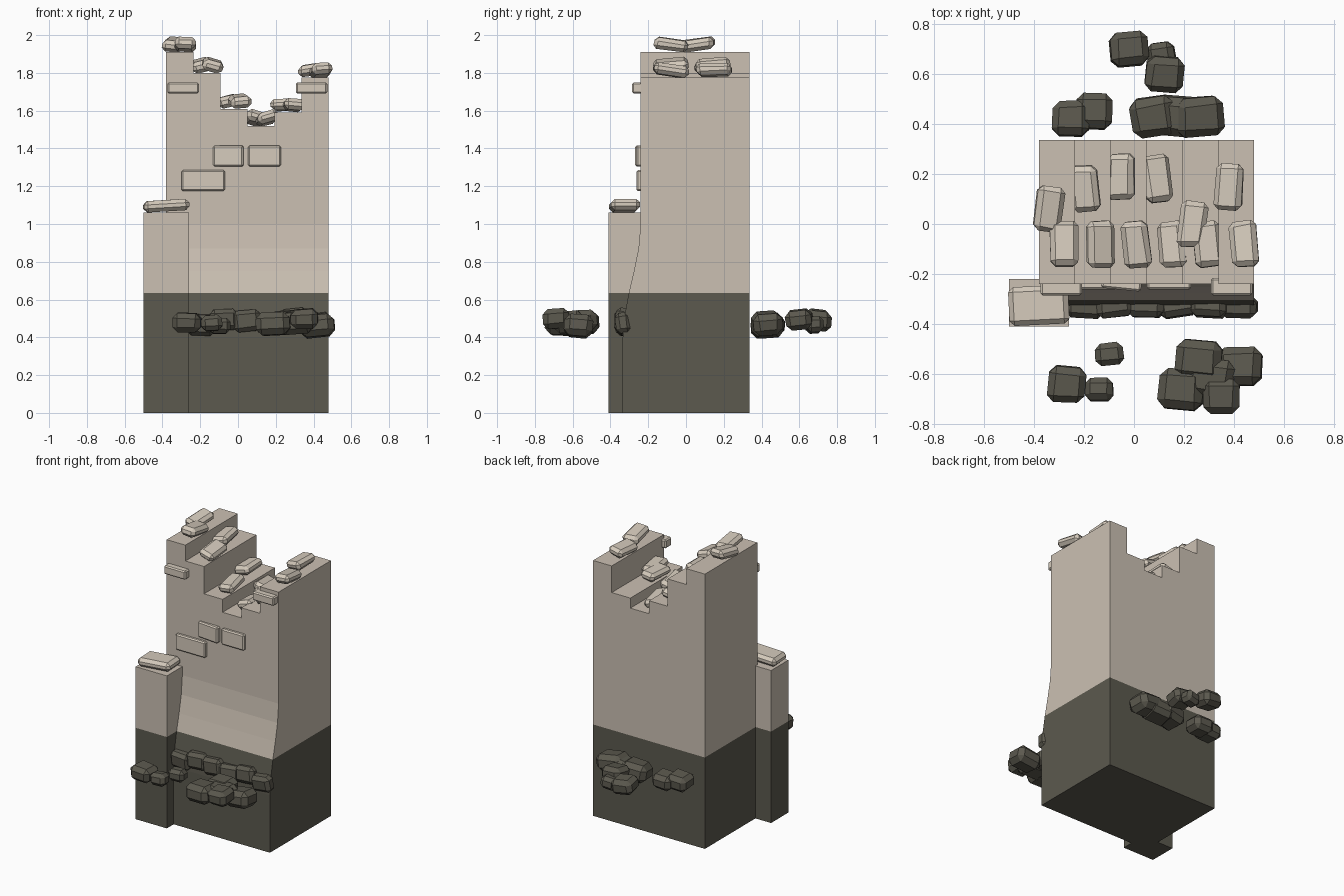
import bpy, bmesh, random
from mathutils import Vector, Euler

random.seed(4)
if "Cube" in bpy.data.objects:
    bpy.data.objects.remove(bpy.data.objects["Cube"])


def material(name, red, green, blue):
    colour = (red, green, blue, 1)
    mat = bpy.data.materials.new(name)
    mat.use_nodes = True
    mat.diffuse_color = colour
    mat.node_tree.nodes["Principled BSDF"].inputs["Base Color"].default_value = colour
    return mat


PALE = material("pale stone", 0.6, 0.53, 0.45)
LIGHT = material("light stone", 0.66, 0.59, 0.5)
DARK = material("dark stone", 0.106, 0.1, 0.077)
BAND = 0.635  # height where dark base meets pale wall


def finish(bm, name, materials):
    bmesh.ops.recalc_face_normals(bm, faces=bm.faces)
    mesh = bpy.data.meshes.new(name)
    bm.to_mesh(mesh)
    bm.free()
    for mat in materials:
        mesh.materials.append(mat)
    obj = bpy.data.objects.new(name, mesh)
    bpy.context.collection.objects.link(obj)


def cut_level(bm, height):
    geometry = bm.verts[:] + bm.edges[:] + bm.faces[:]
    bmesh.ops.bisect_plane(bm, geom=geometry, plane_co=(0, 0, height), plane_no=(0, 0, 1))


def paint_two_tone(bm):
    for face in bm.faces:
        face.material_index = int(face.calc_center_median().z < BAND)


def block(name, centre, size, materials, bevel=0, rotation=(0, 0, 0), jitter=0):
    """Box with optional chamfered edges, uneven corners and tilt."""
    bm = bmesh.new()
    bmesh.ops.create_cube(bm, size=1)
    bmesh.ops.scale(bm, vec=size, verts=bm.verts)
    for vert in bm.verts:
        vert.co = Vector(c * (1 - random.uniform(0, jitter)) for c in vert.co)
    if bevel:
        bmesh.ops.bevel(bm, geom=bm.edges[:], offset=bevel, segments=1,
                        affect='EDGES', clamp_overlap=True)
    turn = Euler(rotation)
    for vert in bm.verts:
        vert.co.rotate(turn)
        vert.co += Vector(centre)
    if len(materials) > 1:
        cut_level(bm, BAND)
        paint_two_tone(bm)
    finish(bm, name, materials)


def random_turn(tilt_x, tilt_y, yaw):
    return [random.uniform(-limit, limit) for limit in (tilt_x, tilt_y, yaw)]


# Main wall: stepped outline of equal steps, extruded front to back
LEFT, RIGHT, BACK, FRONT, FOOT = -0.38, 0.48, 0.335, -0.24, -0.335
step_tops = [1.91, 1.8, 1.61, 1.52, 1.59, 1.775]
step_width = (RIGHT - LEFT) / len(step_tops)

outline = [(LEFT, 0)]
for i, top in enumerate(step_tops):
    outline += [(LEFT + i * step_width, top), (LEFT + (i + 1) * step_width, top)]
outline.append((RIGHT, 0))

bm = bmesh.new()
back_face = bm.faces.new([bm.verts.new((x, BACK, z)) for x, z in outline])
extruded = bmesh.ops.extrude_face_region(bm, geom=[back_face], use_keep_orig=True)["geom"]
for item in extruded:
    if isinstance(item, bmesh.types.BMVert):
        item.co.y = FRONT

# The front sweeps out smoothly towards the foot
for level in (0.4, 0.5, BAND, 0.75, 0.87, 1):
    cut_level(bm, level)
for vert in bm.verts:
    if vert.co.y < 0:
        rise = min(max((vert.co.z - 0.4) / 0.6, 0), 1)
        ease = rise * rise * (3 - 2 * rise)
        vert.co.y = FOOT + (FRONT - FOOT) * ease
paint_two_tone(bm)
finish(bm, "ruined_wall", [PALE, DARK])

# Corner buttress and its capstone
block("buttress", (-0.38, -0.315, 0.53), (0.24, 0.19, 1.06), [PALE, DARK])
block("buttress_cap", (-0.38, -0.325, 1.097), (0.24, 0.155, 0.06), [LIGHT],
      bevel=0.02, rotation=(0, -0.06, 0.05))

# Facing bricks on the front, the upper right one turned partly into the wall
block("upper_right_brick", (-0.05, FRONT, 1.36), (0.16, 0.045, 0.11), [LIGHT],
      bevel=0.008, rotation=(0, 0, -0.1))
block("upper_left_brick", (0.14, FRONT, 1.36), (0.175, 0.045, 0.11), [LIGHT], bevel=0.008)
block("lower_brick", (-0.185, FRONT, 1.23), (0.23, 0.045, 0.11), [LIGHT], bevel=0.008)
for name, x in (("right_corner_brick", -0.29), ("left_corner_brick", 0.39)):
    block(name, (x, -0.25, 1.72), (0.165, 0.07, 0.06), [LIGHT], bevel=0.008)

# Two loose stones on each step, one towards the back and one towards the front
back_places = [0.06, 0.14, 0.19, 0.18, 0, 0.15]
for i, (top, back_y) in enumerate(zip(step_tops, back_places)):
    middle = LEFT + (i + 0.5) * step_width
    for place, x, y in (("back", middle - 0.03, back_y), ("front", middle + 0.03, -0.08)):
        block(f"loose_stone_{place}_{i + 1}", (x, y, top + 0.04), (0.12, 0.2, 0.066), [LIGHT],
              bevel=0.02, rotation=random_turn(0.15, 0.3, 0.12), jitter=0.15)


def rock_row(name, start, end, count, size):
    """Evenly spaced chamfered rocks between two points on the ground plan."""
    for i in range(count):
        x, y = Vector(start).lerp(Vector(end), i / max(count - 1, 1))
        height = 0.48 + random.uniform(-0.02, 0.02)
        block(f"{name}_{i + 1}", (x, y, height), size, [DARK], bevel=min(size) / 4,
              rotation=random_turn(0.15, 0.15, 0.15), jitter=0.15)


# Dark rubble: piles behind and in front, and a row set into the foot of the wall
large, medium, small = (0.2, 0.17, 0.125), (0.16, 0.15, 0.11), (0.12, 0.1, 0.09)
rock_row("back_pile_rock", (0.08, 0.43), (0.26, 0.43), 3, large)
rock_row("back_side_rock", (-0.25, 0.42), (-0.16, 0.45), 2, medium)
rock_row("back_far_rock", (-0.02, 0.7), (0.12, 0.6), 2, medium)
rock_row("back_small_rock", (0.11, 0.68), (0.11, 0.68), 1, small)
rock_row("front_pile_rock", (0.19, -0.66), (0.42, -0.57), 3, large)
rock_row("front_inner_rock", (0.26, -0.54), (0.26, -0.54), 1, large)
rock_row("front_outer_rock", (0.35, -0.69), (0.35, -0.69), 1, medium)
rock_row("front_side_rock", (-0.27, -0.64), (-0.27, -0.64), 1, medium)
rock_row("front_small_rock", (-0.14, -0.66), (-0.1, -0.52), 2, small)
rock_row("foot_rock", (-0.2, -0.33), (0.42, -0.33), 6, (0.16, 0.09, 0.12))
